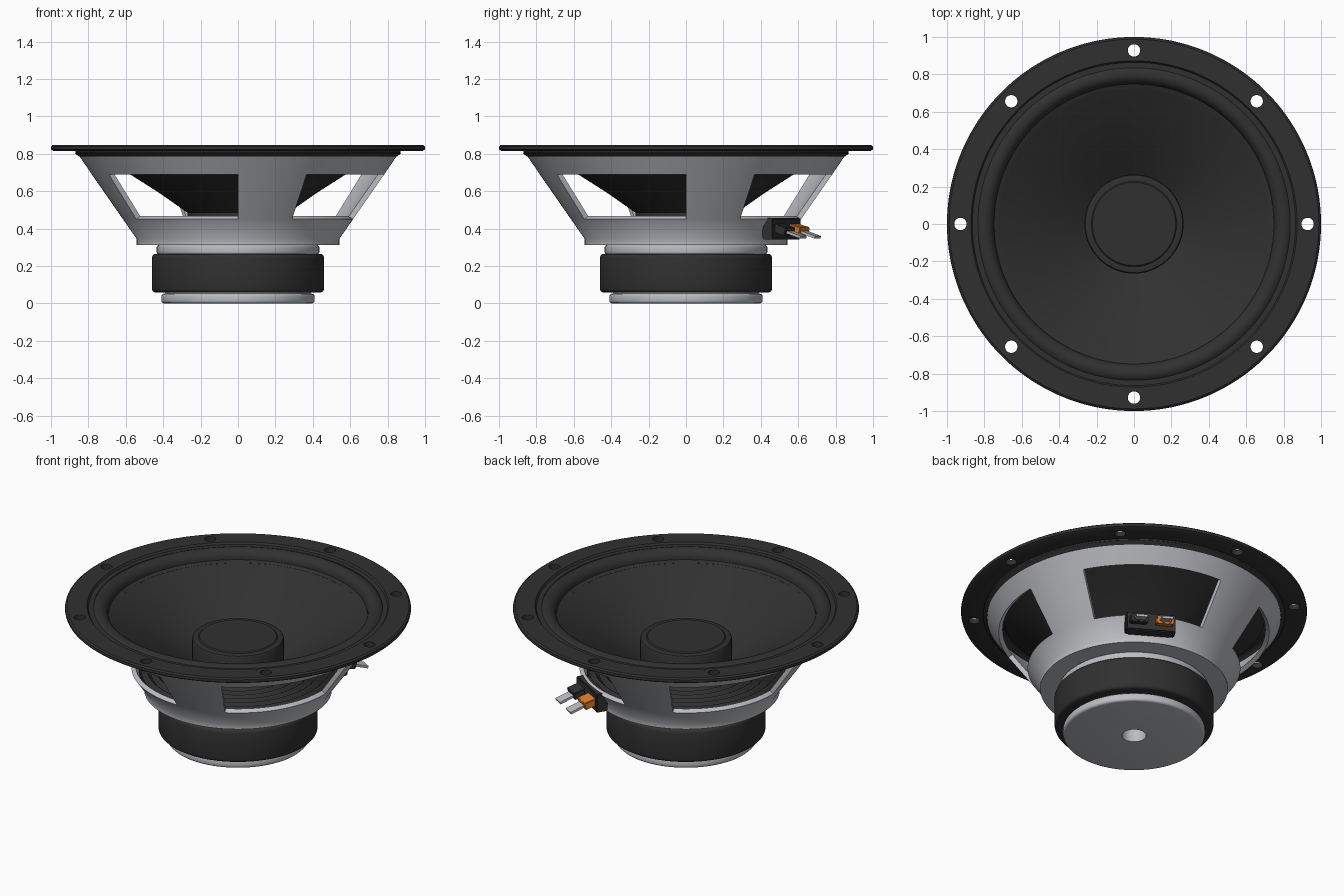
import bpy, bmesh, math
from mathutils import Matrix

cube = bpy.data.objects.get("Cube")
if cube:
    bpy.data.objects.remove(cube, do_unlink=True)


def material(name, rgb):
    m = bpy.data.materials.new(name)
    m.use_nodes = True
    m.diffuse_color = (*rgb, 1)
    m.node_tree.nodes["Principled BSDF"].inputs["Base Color"].default_value = (*rgb, 1)
    return m


BLACK = material("soft black", (0.03, 0.03, 0.03))
METAL = material("grey metal", (0.5, 0.51, 0.54))
ORANGE = material("terminal orange", (0.75, 0.2, 0.02))


def finish(name, bm, mat):
    mesh = bpy.data.meshes.new(name)
    bm.to_mesh(mesh)
    bm.free()
    mesh.materials.append(mat)
    ob = bpy.data.objects.new(name, mesh)
    bpy.context.collection.objects.link(ob)
    return ob


def activate(ob):
    bpy.ops.object.select_all(action='DESELECT')
    ob.select_set(True)
    bpy.context.view_layer.objects.active = ob


def smooth(ob):
    activate(ob)
    bpy.ops.object.shade_smooth_by_angle(angle=math.radians(35))


def lathe(name, profile, mat, closed=True, thickness=0, offset=-1, steps=180, skip=None):
    """Revolve an (r, z) profile about z; skip(row, step) leaves a face out."""
    bm = bmesh.new()
    rings = []
    for r, z in profile:
        turn = [2 * math.pi * j / steps for j in range(steps)]
        rings.append([bm.verts.new((r * math.cos(a), r * math.sin(a), z)) for a in turn])
    rows = len(rings) if closed else len(rings) - 1
    for k in range(rows):
        a, b = rings[k], rings[(k + 1) % len(rings)]
        for j in range(steps):
            if not (skip and skip(k, j)):
                n = (j + 1) % steps
                bm.faces.new((a[j], b[j], b[n], a[n]))
    bmesh.ops.remove_doubles(bm, verts=bm.verts, dist=1e-5)
    if closed:
        bmesh.ops.recalc_face_normals(bm, faces=bm.faces)
    ob = finish(name, bm, mat)
    if thickness:
        mod = ob.modifiers.new("Thickness", 'SOLIDIFY')
        mod.thickness, mod.offset = thickness, offset
        activate(ob)
        bpy.ops.object.modifier_apply(modifier=mod.name)
    return ob


def disc(name, inner, outer, low, high, bevel, mat):
    """Ring-shaped plate with rounded outer edges."""
    arc = [(math.sin(t), 1 - math.cos(t)) for t in (0, math.pi / 6, math.pi / 3, math.pi / 2)]
    bottom = [(outer - bevel + bevel * s, low + bevel * c) for s, c in arc]
    top = [(r, low + high - z) for r, z in reversed(bottom)]
    smooth(lathe(name, [(inner, low)] + bottom + top + [(inner, high)], mat))


# Motor: back plate, magnet, front plate and vented pole
disc("back_plate", 0.07, 0.41, 0.0, 0.052, 0.015, METAL)
disc("magnet", 0.2, 0.46, 0.058, 0.265, 0.02, BLACK)
disc("magnet_gasket", 0.2, 0.39, 0.045, 0.065, 0.002, METAL)
disc("front_plate", 0.22, 0.435, 0.262, 0.312, 0.012, METAL)
disc("vented_pole", 0.07, 0.19, 0.04, 0.4, 0.005, METAL)

# Basket: four windows, each followed by a spoke
WINDOW_STEPS, QUARTER, START = 31, 45, 14
basket = lathe(
    "basket",
    [(0.862, 0.808), (0.782, 0.69), (0.615, 0.45), (0.542, 0.345), (0.542, 0.312), (0.4, 0.312)],
    METAL, closed=False, thickness=0.028,
    skip=lambda row, j: row == 1 and (j - START) % QUARTER < WINDOW_STEPS)
smooth(basket)

# Mounting flange with eight screw holes
flange = lathe("mounting_flange", [
    (0.835, 0.80), (0.865, 0.80), (0.87, 0.814), (0.985, 0.814), (0.998, 0.822), (1.0, 0.83),
    (0.998, 0.84), (0.988, 0.848), (0.872, 0.848), (0.864, 0.836), (0.835, 0.836)], BLACK)
bm = bmesh.new()
for i in range(8):
    a = i * math.pi / 4
    place = Matrix.Translation((0.928 * math.cos(a), 0.928 * math.sin(a), 0.83))
    bmesh.ops.create_cone(bm, cap_ends=True, segments=32, radius1=0.033, radius2=0.033,
                          depth=0.2, matrix=place)
cutter = finish("screw_hole_cutter", bm, BLACK)
cutter.hide_render = True
cut = flange.modifiers.new("Holes", 'BOOLEAN')
cut.operation, cut.solver, cut.object = 'DIFFERENCE', 'EXACT', cutter
activate(flange)
bpy.ops.object.modifier_apply(modifier=cut.name)
bpy.data.objects.remove(cutter, do_unlink=True)
smooth(flange)

# Half-roll surround
roll = [(0.8 - 0.052 * math.cos(t), 0.792 + 0.055 * math.sin(t))
        for t in [math.pi * i / 14 for i in range(15)]]
smooth(lathe("surround", [(0.725, 0.782)] + roll + [(0.866, 0.808)], BLACK,
             closed=False, thickness=0.008))

# Cone with a short neck, and its raised flat cap
smooth(lathe("cone", [(0.27, 0.45), (0.27, 0.485), (0.42, 0.59), (0.58, 0.692), (0.735, 0.775)],
             BLACK, closed=False, thickness=0.01, offset=1))
smooth(lathe("dust_cap", [(0, 0.655), (0.222, 0.655), (0.228, 0.649), (0.25, 0.649),
                          (0.26, 0.646), (0.265, 0.637), (0.265, 0.485)],
             BLACK, closed=False, thickness=0.008))

# Corrugated spider and voice coil former
ripples = [(0.2 + 0.37 * i / 56, 0.44 + 0.012 * math.sin(i * math.pi / 4)) for i in range(57)]
smooth(lathe("spider", ripples, BLACK, closed=False, thickness=0.006))
disc("voice_coil", 0.2, 0.212, 0.3, 0.49, 0.002, BLACK)

# Terminal block on the basket's lower ring, centred under a window
AIM = Matrix.Rotation(math.radians(59), 4, 'Z')


def box(name, centre, size, mat, tilt=0.0, bevel=0.0):
    bm = bmesh.new()
    bmesh.ops.create_cube(bm, size=1, matrix=Matrix.Diagonal((*size, 1)))
    if bevel:
        bmesh.ops.bevel(bm, geom=bm.edges[:], offset=bevel, segments=2, affect='EDGES')
    lean = Matrix.Rotation(math.radians(tilt), 4, 'Y')
    bm.transform(AIM @ Matrix.Translation(centre) @ lean)
    return finish(name, bm, mat)


box("terminal_block", (0.595, 0, 0.4), (0.07, 0.29, 0.115), BLACK, bevel=0.006)
for side, label, mat in ((1, "positive", ORANGE), (-1, "negative", BLACK)):
    y = side * 0.075
    box(label + "_socket", (0.655, y, 0.395), (0.08, 0.1, 0.045), mat, tilt=15, bevel=0.004)
    box(label + "_tab", (0.71, y, 0.375), (0.14, 0.065, 0.014), METAL, tilt=18)
